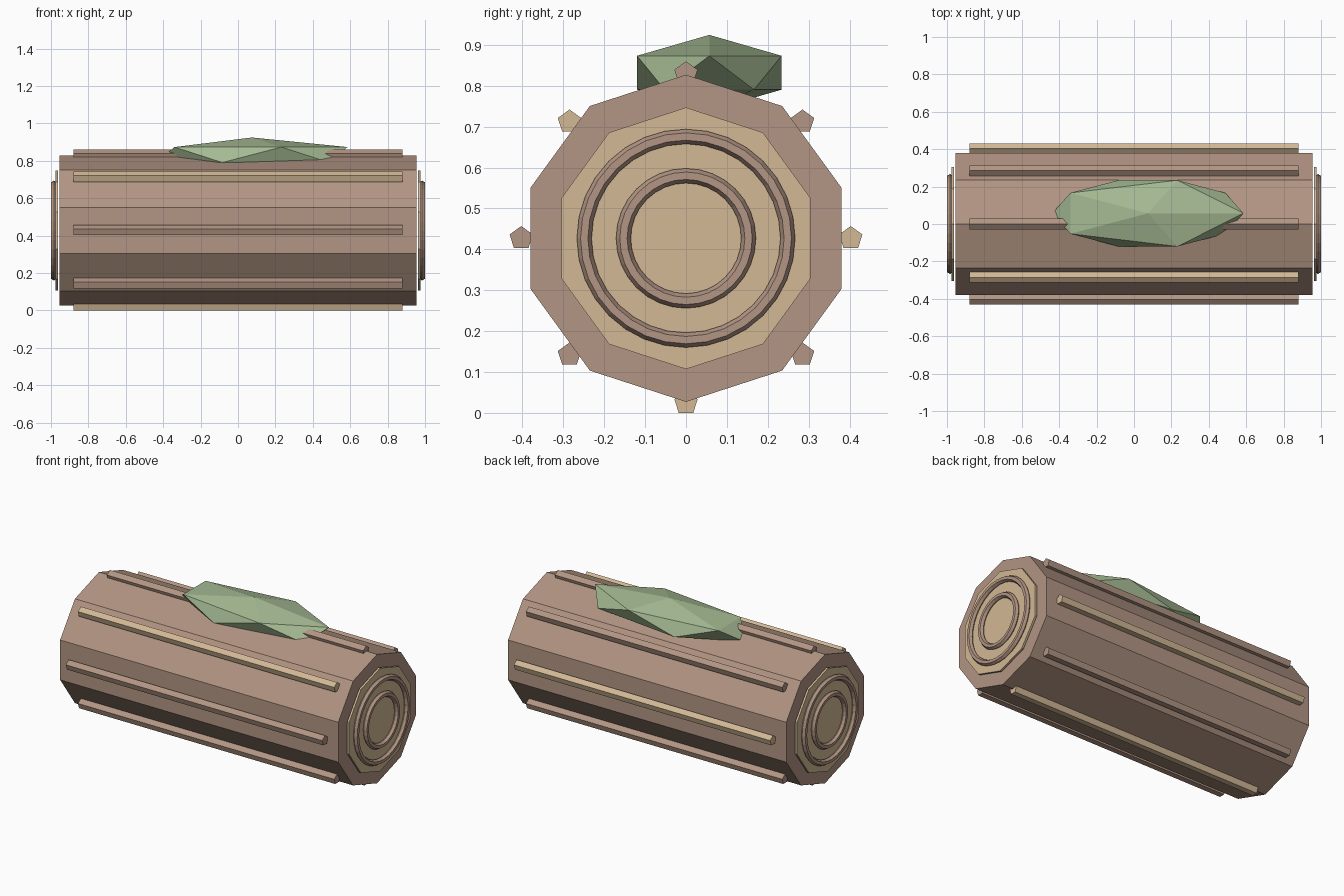
import bpy, bmesh, math
from mathutils import Matrix, Vector

if "Cube" in bpy.data.objects:
    bpy.data.objects.remove(bpy.data.objects["Cube"])

CZ = 0.427  # height of the log axis


def srgb(r, g, b):
    lin = lambda c: ((c / 255 + 0.055) / 1.055) ** 2.4 if c > 10 else c / 3294.6
    return (lin(r), lin(g), lin(b), 1)


def material(name, *rgb):
    m = bpy.data.materials.new(name)
    m.diffuse_color = srgb(*rgb)
    m.use_nodes = True
    m.node_tree.nodes["Principled BSDF"].inputs["Base Color"].default_value = m.diffuse_color
    return m


bark = material("bark brown", 178, 149, 131)
tan = material("cut wood tan", 210, 184, 149)
green = material("moss green", 165, 186, 147)


def finish(name, bm, mat):
    bmesh.ops.recalc_face_normals(bm, faces=bm.faces)
    me = bpy.data.meshes.new(name)
    bm.to_mesh(me)
    bm.free()
    me.materials.append(mat)
    ob = bpy.data.objects.new(name, me)
    bpy.context.collection.objects.link(ob)
    return ob


def prism(name, sides, radius, x0, x1, y, z, mat):
    """Regular prism along x with one corner pointing up."""
    bm = bmesh.new()
    ring = []
    for i in range(sides):
        a = math.pi / 2 + math.tau * i / sides
        ring.append(bm.verts.new((x0, y + radius * math.cos(a), z + radius * math.sin(a))))
    face = bm.faces.new(ring)
    ext = bmesh.ops.extrude_face_region(bm, geom=[face], use_keep_orig=True)
    moved = [v for v in ext["geom"] if isinstance(v, bmesh.types.BMVert)]
    bmesh.ops.translate(bm, verts=moved, vec=(x1 - x0, 0, 0))
    return finish(name, bm, mat)


def ring(name, major, minor, x, mat, segs=32, sides=6):
    """Six-sided torus around the x axis."""
    bm = bmesh.new()
    rows = []
    for i in range(segs):
        a = math.pi / 2 + math.tau * i / segs
        row = []
        for j in range(sides):
            b = math.tau * j / sides
            r = major + minor * math.cos(b)
            row.append(bm.verts.new((x + minor * math.sin(b), r * math.cos(a), CZ + r * math.sin(a))))
        rows.append(row)
    for i in range(segs):
        p, q = rows[i], rows[(i + 1) % segs]
        for j in range(sides):
            k = (j + 1) % sides
            bm.faces.new((p[j], q[j], q[k], p[k]))
    return finish(name, bm, mat)


# Log body
prism("log_body", 10, 0.40, -0.955, 0.955, 0, CZ, bark)

# Cut ends with growth rings
for side, s in (("left", -1), ("right", 1)):
    prism("cut_end_" + side, 10, 0.32, s * 0.963, s * 0.976, 0, CZ, tan)
    ring("outer_growth_ring_" + side, 0.249, 0.018, s * 0.984, bark)
    ring("inner_growth_ring_" + side, 0.153, 0.018, s * 0.984, bark)

# Bark ridges around the log, every third one pale
for i in range(8):
    a = math.tau * i / 8
    prism(f"bark_ridge_{i + 1}", 5, 0.03, -0.88, 0.88, 0.403 * math.cos(a),
          CZ + 0.403 * math.sin(a), tan if i % 3 == 0 else bark)

# Moss patch on top
bm = bmesh.new()
bmesh.ops.create_icosphere(bm, subdivisions=1, radius=1,
                           matrix=Matrix.LocRotScale(Vector((0.074, 0.057, 0.832)), None,
                                                     Vector((0.572, 0.208, 0.0925))))
finish("moss_patch", bm, green)
